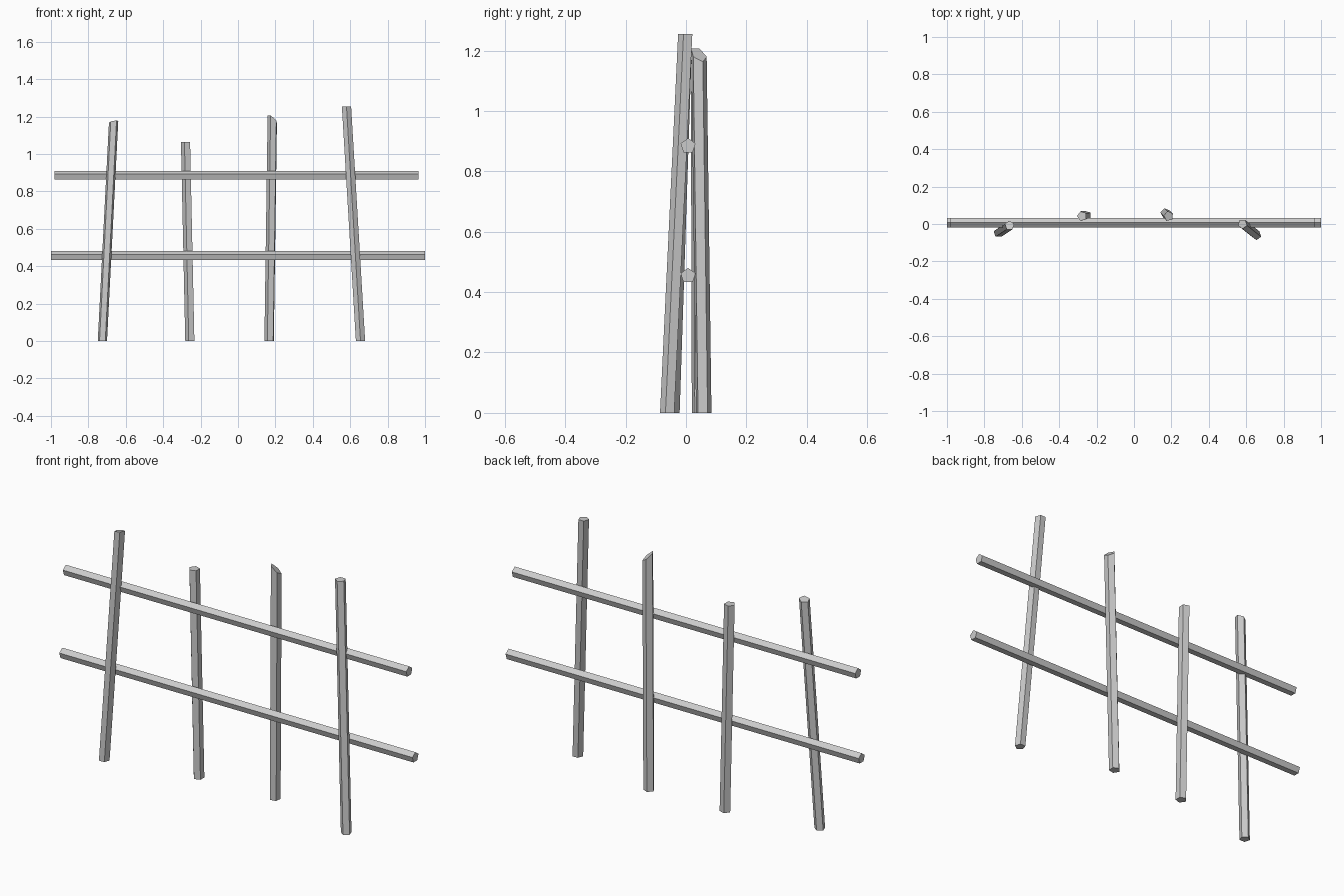
import bpy, bmesh
from math import cos, sin, radians
from mathutils import Vector

if "Cube" in bpy.data.objects:
    bpy.data.objects.remove(bpy.data.objects["Cube"])

wood = bpy.data.materials.new("plain grey")
wood.use_nodes = True
GREY = (0.6, 0.6, 0.6, 1)
wood.diffuse_color = GREY
wood.node_tree.nodes["Principled BSDF"].inputs["Base Color"].default_value = GREY

SIDES = 5


def bar(name, start, end, u, v, radius, turn, cut=0, cut_dir=0):
    """Five-sided bar; u and v span its section, cut slopes the far end down towards cut_dir."""
    bm = bmesh.new()
    rings = []
    start, end = Vector(start), Vector(end)
    u, v = Vector(u), Vector(v)
    axis = end - start
    for centre, slope in ((start, 0), (end, cut)):
        ring = []
        for i in range(SIDES):
            a = radians(turn + i * 360 / SIDES)
            p = centre + radius * (u * cos(a) + v * sin(a))
            drop = slope * radius * cos(a - radians(cut_dir))
            ring.append(bm.verts.new(p - axis * drop / axis.length))
        rings.append(ring)
    low, high = rings
    for i in range(SIDES):
        j = (i + 1) % SIDES
        bm.faces.new((low[i], low[j], high[j], high[i]))
    bm.faces.new(low[::-1])
    bm.faces.new(high)
    bmesh.ops.recalc_face_normals(bm, faces=bm.faces)
    mesh = bpy.data.meshes.new(name)
    bm.to_mesh(mesh)
    bm.free()
    mesh.materials.append(wood)
    obj = bpy.data.objects.new(name, mesh)
    bpy.context.collection.objects.link(obj)


X, Y, Z = (1, 0, 0), (0, 1, 0), (0, 0, 1)

# Horizontal rails
for name, x0, x1, z in (("upper_rail", -0.98, 0.965, 0.884), ("lower_rail", -1, 1, 0.454)):
    bar(name, (x0, 0.007, z), (x1, 0.007, z), Y, Z, 0.026, 90)

# Leaning posts, the outer ones in front of the rails and the inner ones behind
bar("outer_right_post", (-0.725, -0.047, 0), (-0.665, -0.008, 1.173), X, Y, 0.026, 90, 0.25, 135)
bar("inner_right_post", (-0.255, 0.045, 0), (-0.278, 0.042, 1.065), X, Y, 0.027, 180)
bar("inner_left_post", (0.168, 0.058, 0), (0.185, 0.042, 1.187), X, Y, 0.027, 30, 0.9, 30)
bar("outer_left_post", (0.655, -0.06, 0), (0.58, 0, 1.255), X, Y, 0.026, -90)
